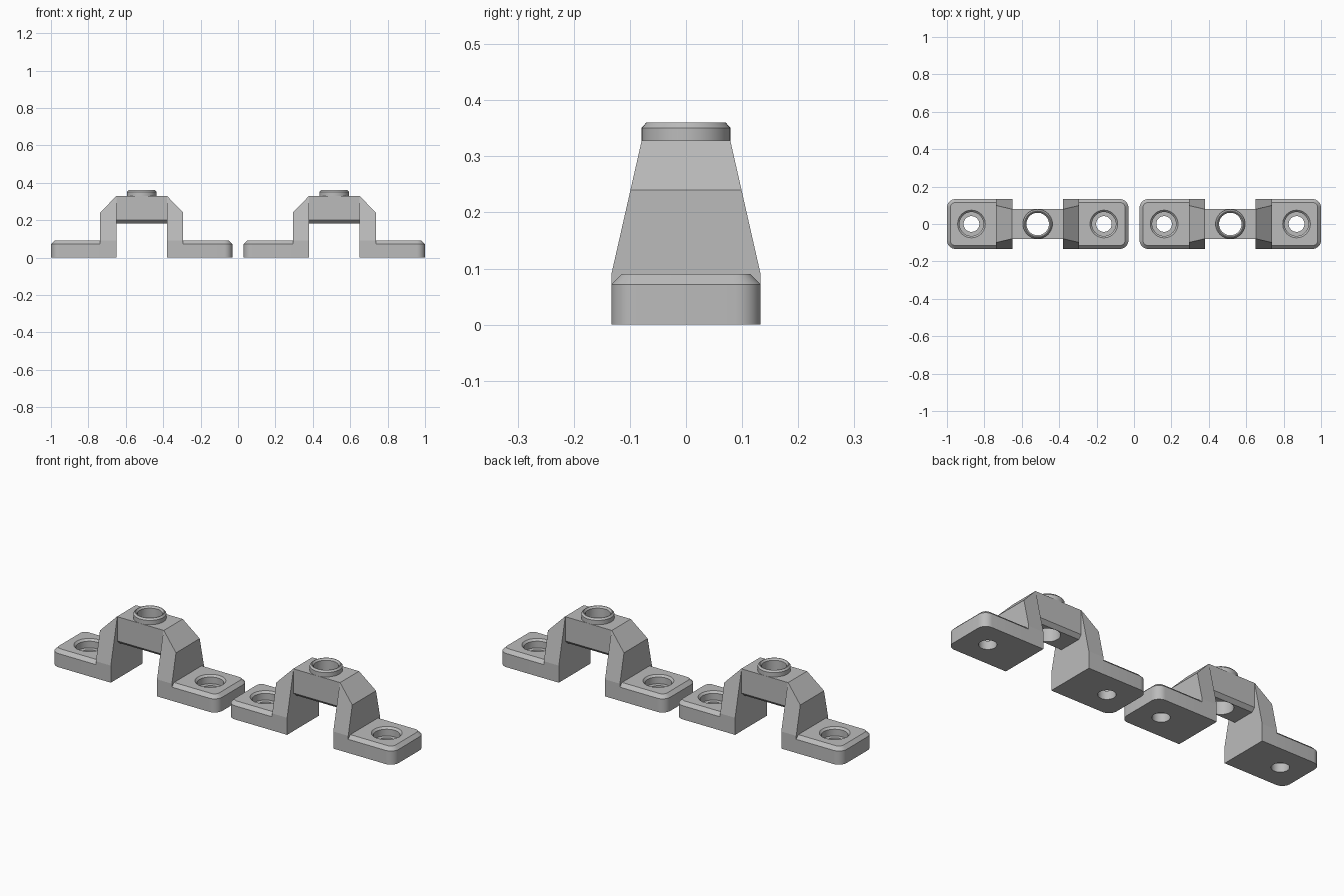
import bpy, bmesh
from math import sin, cos, pi, radians

old = bpy.data.objects.get("Cube")
if old:
    bpy.data.objects.remove(old, do_unlink=True)

grey = bpy.data.materials.new("plain grey")
grey.use_nodes = True
grey.diffuse_color = (0.5, 0.5, 0.5, 1)
grey.node_tree.nodes["Principled BSDF"].inputs["Base Color"].default_value = (0.5, 0.5, 0.5, 1)

SEGS = 40
W = 0.133           # half width of the feet
INNER, OUTER, END = 0.135, 0.222, 0.485
HOLE_X = 0.354


def loft(name, rings, x=0, closed=False):
    """Skin a stack of equal-length point rings, capped unless closed on itself."""
    bm = bmesh.new()
    loops = [[bm.verts.new(p) for p in ring] for ring in rings]
    pairs = list(zip(loops, loops[1:]))
    if closed:
        pairs.append((loops[-1], loops[0]))
    else:
        bm.faces.new(loops[0])
        bm.faces.new(loops[-1])
    for a, b in pairs:
        for i in range(len(a)):
            j = (i + 1) % len(a)
            bm.faces.new((a[i], a[j], b[j], b[i]))
    bmesh.ops.recalc_face_normals(bm, faces=bm.faces)
    mesh = bpy.data.meshes.new(name)
    bm.to_mesh(mesh)
    bm.free()
    mesh.materials.append(grey)
    obj = bpy.data.objects.new(name, mesh)
    obj.location.x = x
    bpy.context.collection.objects.link(obj)
    return obj


def circles(profile, cx=0):
    """Rings of a turned profile given as (radius, height)."""
    return [[(cx + r * cos(2 * pi * i / SEGS), r * sin(2 * pi * i / SEGS), z)
             for i in range(SEGS)] for r, z in profile]


def activate(obj):
    bpy.ops.object.select_all(action='DESELECT')
    obj.select_set(True)
    bpy.context.view_layer.objects.active = obj


def drill(obj, profile, cx, x):
    cutter = loft("hole_cutter", circles(profile, cx), x)
    cutter.hide_render = True
    mod = obj.modifiers.new("hole", 'BOOLEAN')
    mod.operation, mod.solver, mod.object = 'DIFFERENCE', 'EXACT', cutter
    activate(obj)
    bpy.ops.object.modifier_apply(modifier=mod.name)
    bpy.data.objects.remove(cutter, do_unlink=True)


def smooth(obj):
    activate(obj)
    bpy.ops.object.shade_smooth_by_angle(angle=radians(25))


def foot_outline(s, inset, z):
    """Square at the leg, rounded at the free end."""
    r = 0.045
    pts = [(s * OUTER, inset - W, z)]
    for sy, start in ((-1, -pi / 2), (1, 0)):
        for i in range(9):
            a = start + i * pi / 16
            pts.append((s * (END - r + (r - inset) * cos(a)),
                        sy * (W - r) + (r - inset) * sin(a), z))
    pts.append((s * OUTER, W - inset, z))
    return pts


def leg_ring(s, outer, half, z):
    return [(s * INNER, -half, z), (s * outer, -half, z),
            (s * outer, half, z), (s * INNER, half, z)]


def bracket(side, x):
    for s, end in ((-1, "right"), (1, "left")):
        # foot with chamfered top edge and stepped screw hole
        foot = loft(f"{side}_bracket_{end}_foot",
                    [foot_outline(s, 0, 0), foot_outline(s, 0, 0.072),
                     foot_outline(s, 0.018, 0.09)], x)
        drill(foot, [(0.042, -0.02), (0.042, 0.045), (0.064, 0.045),
                     (0.064, 0.08), (0.084, 0.1)], s * HOLE_X, x)
        smooth(foot)
        # tapering leg with sloped shoulder
        loft(f"{side}_bracket_{end}_leg",
             [leg_ring(s, OUTER, W, 0), leg_ring(s, OUTER, W, 0.09),
              leg_ring(s, OUTER, 0.099, 0.24), leg_ring(s, INNER + 0.002, 0.079, 0.328)], x)

    # bridge between the legs, chamfered underneath
    section = [(-0.079, 0.328), (-0.079, 0.2), (-0.061, 0.182),
               (0.061, 0.182), (0.079, 0.2), (0.079, 0.328)]
    bridge = loft(f"{side}_bracket_bridge",
                  [[(bx, y, z) for y, z in section] for bx in (-INNER, INNER)], x)
    drill(bridge, [(0.06, 0.1), (0.06, 0.4)], 0, x)
    smooth(bridge)

    # raised collar round the bridge hole
    collar = loft(f"{side}_bracket_collar",
                  circles([(0.079, 0.328), (0.079, 0.351), (0.071, 0.36), (0.068, 0.36),
                           (0.06, 0.351), (0.06, 0.328)]), x, closed=True)
    smooth(collar)


bracket("right", -0.515)
bracket("left", 0.515)
